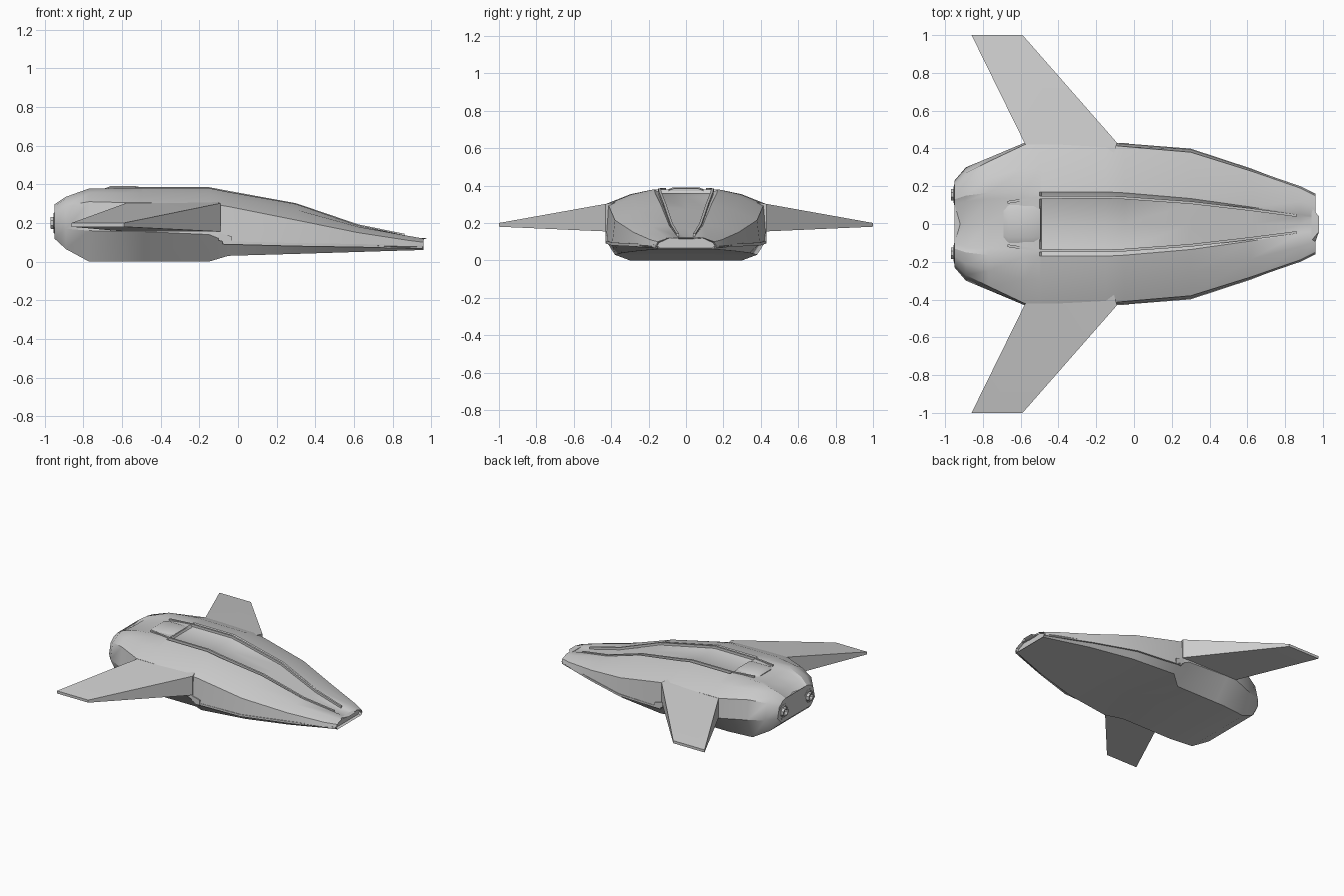
import bpy, bmesh, math
from mathutils import Vector

if "Cube" in bpy.data.objects:
    bpy.data.objects.remove(bpy.data.objects["Cube"])


def finish(name, bm, angle=30):
    bmesh.ops.recalc_face_normals(bm, faces=bm.faces)
    me = bpy.data.meshes.new(name)
    bm.to_mesh(me)
    bm.free()
    ob = bpy.data.objects.new(name, me)
    bpy.context.collection.objects.link(ob)
    bpy.ops.object.select_all(action='DESELECT')
    ob.select_set(True)
    bpy.context.view_layer.objects.active = ob
    bpy.ops.object.shade_smooth_by_angle(angle=math.radians(angle))
    return ob


def loft(name, rings, angle=30):
    """Skin a list of equal closed rings and cap both ends."""
    bm = bmesh.new()
    vs = [[bm.verts.new(p) for p in r] for r in rings]
    n = len(vs[0])
    for a, b in zip(vs, vs[1:]):
        for i in range(n):
            j = (i + 1) % n
            bm.faces.new((a[i], a[j], b[j], b[i]))
    bm.faces.new(vs[0])
    bm.faces.new(vs[-1])
    return finish(name, bm, angle)


def strip(name, path, w, h, side):
    """Rectangular bar following a path of (x, y, z) points."""
    rings = []
    for x, y, z in path:
        rings.append([(x, side * (y + a * w), z + b * h)
                      for a, b in ((-.5, -.5), (.5, -.5), (.5, .5), (-.5, .5))])
    loft(name, rings)


# Hull stations: x, channel half width, top z, channel depth,
# shoulder y, z, chine y, z, belly y, z
stations = [
    (-.95, .13, .295, .010, .21, .25, .23, .17, .18, .12),
    (-.89, .15, .335, .015, .27, .29, .30, .17, .24, .065),
    (-.77, .165, .378, .010, .33, .31, .35, .16, .28, .0),
    (-.58, .17, .38, .0, .42, .305, .43, .155, .30, .0),
    (-.50, .17, .38, .0, .42, .305, .43, .155, .30, .0),
    (-.49, .17, .38, .02, .42, .305, .43, .155, .30, .0),
    (-.15, .17, .38, .02, .42, .30, .43, .14, .30, .0),
    (-.05, .165, .36, .02, .41, .285, .425, .10, .38, .03),
    (.30, .135, .298, .02, .38, .215, .395, .09, .34, .04),
    (.62, .09, .187, .012, .28, .15, .29, .085, .26, .05),
    (.88, .05, .132, .008, .19, .11, .20, .078, .17, .058),
    (.96, .04, .115, .0, .15, .10, .16, .078, .145, .06),
]


def half_section(s):
    x, yt, zt, d, ys, zs, yc, zc, yb, zb = s
    mid = ((yt + ys) / 2, (zt + zs) / 2 + .012)
    return [(0, zt - d), (yt * .8, zt - d), (yt, zt), mid,
            (ys, zs), (yc, zc), (yb, zb), (0, zb)]


# Hull with recessed nose and notched stern
bm = bmesh.new()
rings = []
for s in stations:
    half = half_section(s)
    pts = half + [(-y, z) for y, z in half[-2:0:-1]]
    ring = []
    for y, z in pts:
        x = s[0]
        if x < -.94 and abs(y) < .05:
            x += .03
        ring.append(bm.verts.new((x, y, z)))
    rings.append(ring)
n = len(rings[0])
for a, b in zip(rings, rings[1:]):
    for i in range(n):
        j = (i + 1) % n
        bm.faces.new((a[i], a[j], b[j], b[i]))
caps = []
for r in (rings[0], rings[-1]):
    faces = [bm.faces.new((r[0], r[1], r[-1])), bm.faces.new((r[7], r[8], r[6]))]
    for i in range(1, 6):
        faces.append(bm.faces.new((r[i], r[i + 1], r[n - i - 1], r[n - i])))
    caps.append(faces)
bmesh.ops.recalc_face_normals(bm, faces=bm.faces)
bmesh.ops.inset_region(bm, faces=caps[1], thickness=.008, depth=-.02)
finish("hull", bm, 32)

# Raised hatch at the rear of the spine channel
loft("spine_hatch", [[(x, -w, .36), (x, w, .36), (x, w, t - .012), (x, w * .7, t),
                      (x, -w * .7, t), (x, -w, t - .012)]
                     for x, w, t in ((-.69, .085, .378), (-.66, .10, .39),
                                     (-.53, .10, .39), (-.495, .095, .383))])

rail = [(-.67, .115, .378), (-.5, .14, .376), (-.15, .142, .376), (-.05, .138, .357),
        (.30, .113, .293), (.62, .076, .184), (.86, .045, .135)]
chine = [(-.08, .422, .098), (.30, .392, .088), (.62, .287, .083), (.955, .157, .075)]

for side, tag in ((1, "left"), (-1, "right")):
    # Swept wing, thick at the root and thin at the tip
    loft("wing_" + tag, [
        [(xb, side * y, zb), (xf, side * y, zb), (xf, side * y, zt), (xb, side * y, zt)]
        for y, xb, xf, zb, zt in ((.36, -.54, -.05 - .06, .155, .312),
                                  (.43, -.58, -.09, .155, .302),
                                  (1.0, -.86, -.59, .18, .20))])
    strip("spine_rail_" + tag, rail, .014, .018, side)
    strip("chine_trim_" + tag, chine, .014, .016, side)
    # Small fairing under the wing's leading edge
    strip("root_fairing_" + tag, [(-.10, .405, .13), (-.03, .405, .11)], .05, .04, side)

    # Engine: collar and hollow nozzle, turned around the x axis
    prof = [(-.90, .065), (-.952, .058), (-.955, .045), (-.945, .036),
            (-.97, .032), (-.97, .024), (-.93, .016)]
    loft("engine_" + tag, [
        [Vector((x, side * .155 + r * math.cos(k * math.pi / 4 + math.pi / 8),
                 .20 + r * math.sin(k * math.pi / 4 + math.pi / 8))) for k in range(8)]
        for x, r in prof])
